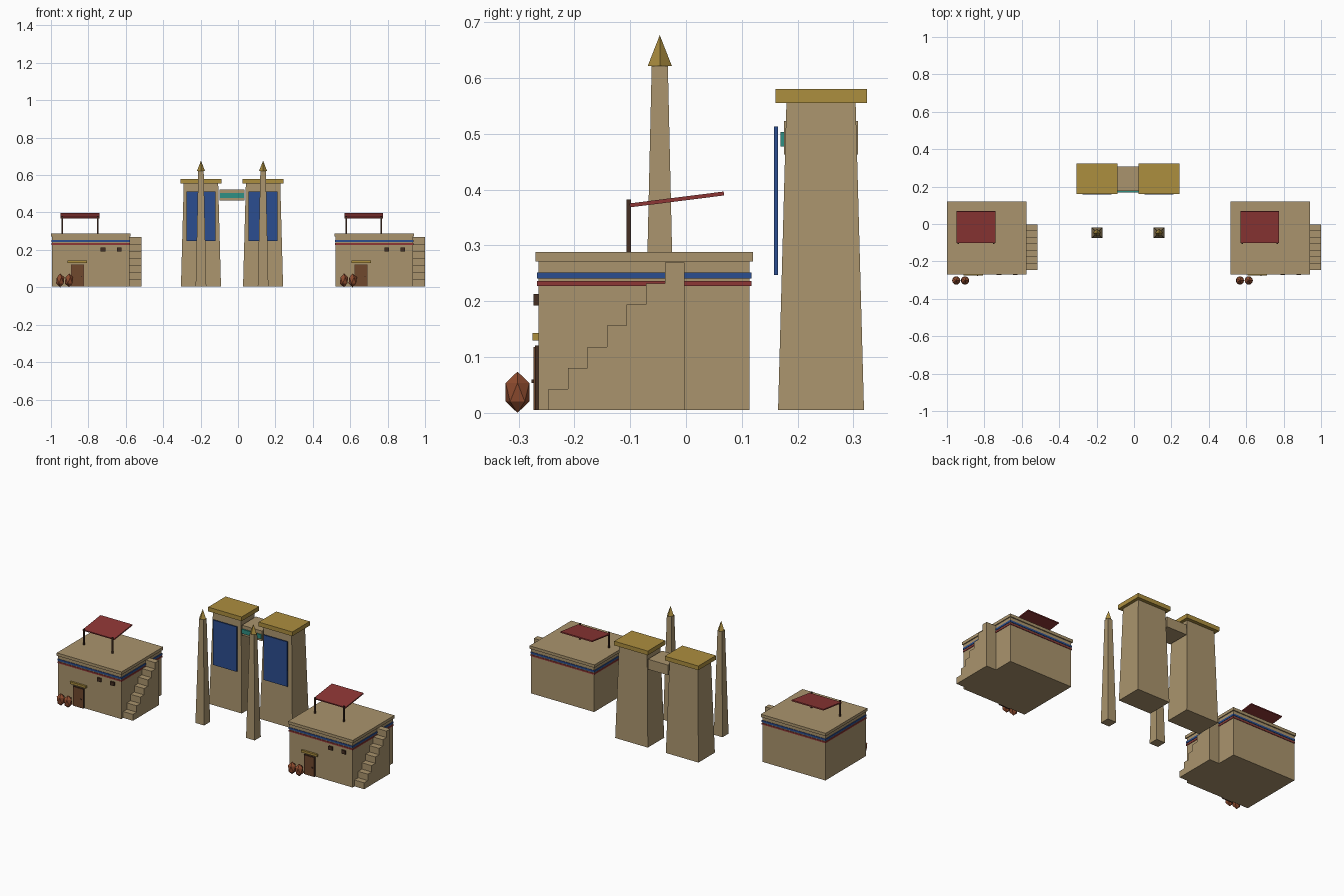
import bpy
import bmesh
from math import radians
from mathutils import Matrix, Vector

cube = bpy.data.objects.get("Cube")
if cube:
    bpy.data.objects.remove(cube, do_unlink=True)


def material(name, hex_code):
    """Flat material from an sRGB hex colour, stored as linear values."""
    srgb = [int(hex_code[i:i + 2], 16) / 255 for i in (0, 2, 4)]
    linear = [c / 12.92 if c < 0.04045 else ((c + 0.055) / 1.055) ** 2.4 for c in srgb]
    mat = bpy.data.materials.new(name)
    mat.use_nodes = True
    mat.diffuse_color = (*linear, 1)
    mat.node_tree.nodes["Principled BSDF"].inputs["Base Color"].default_value = (*linear, 1)
    return mat


SAND = material("sandstone", "AA946D")
GOLD = material("dull gold", "AC8E3F")
BLUE = material("banner blue", "2B4D90")
RED = material("awning red", "8D3635")
TEAL = material("teal", "2F9083")
DARK = material("dark wood", "452E22")
WOOD = material("door wood", "70482D")
CLAY = material("terracotta", "8F4C2F")


def finish(name, bm, mat):
    bmesh.ops.recalc_face_normals(bm, faces=bm.faces)
    mesh = bpy.data.meshes.new(name)
    bm.to_mesh(mesh)
    bm.free()
    mesh.materials.append(mat)
    obj = bpy.data.objects.new(name, mesh)
    bpy.context.collection.objects.link(obj)
    return obj


def box(name, mat, x, y, z, inset=0.0):
    """Box from (min, max) ranges; inset narrows the top on every side."""
    bm = bmesh.new()
    bmesh.ops.create_cube(bm, size=1)
    for v in bm.verts:
        taper = inset if v.co.z > 0 else 0
        for axis, (lo, hi) in enumerate((x, y, z)):
            size = hi - lo - (2 * taper if axis < 2 else 0)
            v.co[axis] = (lo + hi) / 2 + v.co[axis] * size
    return finish(name, bm, mat)


def around(centre, half):
    return (centre - half, centre + half)


GROUND = 0.005


def stairs(name, x, y_start, run, rise, count):
    """Solid flight: a stepped side profile extruded across its width."""
    points = [(y_start, GROUND)]
    for i in range(count):
        z = GROUND + rise * (i + 1)
        points += [(y_start + run * i, z), (y_start + run * (i + 1), z)]
    points.append((y_start + run * count, GROUND))
    bm = bmesh.new()
    face = bm.faces.new([bm.verts.new((x[0], y, z)) for y, z in points])
    side = bmesh.ops.extrude_face_region(bm, geom=[face])
    moved = [g for g in side["geom"] if isinstance(g, bmesh.types.BMVert)]
    bmesh.ops.translate(bm, verts=moved, vec=(x[1] - x[0], 0, 0))
    return finish(name, bm, SAND)


def house(side, cx):
    """House centred on cx, with stairs on its +x wall."""
    cy = -0.075

    def part(name):
        return f"{side}_house_{name}"

    # Walls, roof slab and painted bands
    box(part("walls"), SAND, around(cx, 0.207), around(cy, 0.189), (GROUND, 0.272))
    box(part("roof"), SAND, around(cx, 0.2125), around(cy, 0.195), (0.271, 0.288))
    for name, mat, z in (("blue_band", BLUE, (0.241, 0.252)), ("red_band", RED, (0.227, 0.236))):
        box(part(name), mat, around(cx, 0.21), around(cy, 0.192), z)

    # Outside stairs
    stairs(part("stairs"), (cx + 0.206, cx + 0.2705), -0.246, 0.0348, 0.0378, 7)

    # Door with frame, lintel and knob
    door_x = cx - 0.071
    box(part("door_frame"), DARK, around(door_x, 0.035), (-0.271, -0.262), (GROUND, 0.121))
    box(part("door"), WOOD, around(door_x, 0.032), (-0.273, -0.27), (GROUND, 0.118))
    box(part("lintel"), GOLD, around(door_x, 0.052), (-0.2755, -0.262), (0.13, 0.143))
    box(part("door_knob"), DARK, around(door_x + 0.021, 0.003), (-0.277, -0.272), around(0.057, 0.003))

    # Two small windows
    for i, dx in enumerate((0.066, 0.152)):
        box(part(f"window_{i + 1}"), DARK, around(cx + dx, 0.0125), (-0.273, -0.262), (0.192, 0.213))

    # Tilted awning on two front posts
    awning_x = cx - 0.057
    for i, dx in enumerate((-0.094, 0.094)):
        box(part(f"awning_post_{i + 1}"), DARK, around(awning_x + dx, 0.004), (-0.107, -0.099), (0.287, 0.382))
    awning = box(part("awning"), RED, around(0, 0.104), around(0, 0.085), around(0, 0.0035))
    awning.rotation_euler.x = radians(7.2)
    awning.location = (awning_x, -0.0165, 0.3825)

    # Pair of faceted jars by the door
    for i, dx in enumerate((-0.163, -0.116)):
        bm = bmesh.new()
        bmesh.ops.create_icosphere(bm, subdivisions=1, radius=1)
        bmesh.ops.scale(bm, verts=bm.verts, vec=(0.025, 0.025, 0.037))
        bmesh.ops.translate(bm, verts=bm.verts, vec=(cx + dx, -0.302, 0.037))
        finish(part(f"jar_{i + 1}"), bm, CLAY)


def tower(side, cx):
    """Tapered gate tower with cornice, banner and an obelisk in front."""
    box(f"{side}_tower", SAND, around(cx, 0.107), around(0.242, 0.077), (GROUND, 0.556), inset=0.015)
    box(f"{side}_tower_cornice", GOLD, around(cx, 0.11), around(0.242, 0.082), (0.555, 0.58))
    box(f"{side}_banner", BLUE, around(cx, 0.078), (0.158, 0.165), (0.247, 0.513))

    # Obelisk shaft and its pointed cap, turned a quarter-diagonal
    y = -0.047
    box(f"{side}_obelisk", SAND, around(cx, 0.0285), around(y, 0.0285), (GROUND, 0.622), inset=0.014)
    bm = bmesh.new()
    bmesh.ops.create_cone(bm, cap_ends=True, segments=4, radius1=0.0215, radius2=0, depth=0.055,
                          matrix=Matrix.Translation(Vector((cx, y, 0.6495))))
    finish(f"{side}_obelisk_cap", bm, GOLD)


house("right", -0.7875)
house("left", 0.7295)
tower("right", -0.198)
tower("left", 0.134)

# Bridge between the towers with its painted strip
box("gate_bridge", SAND, around(-0.032, 0.066), (0.176, 0.308), (0.463, 0.523))
box("bridge_strip", TEAL, around(-0.032, 0.063), (0.169, 0.177), (0.477, 0.503))
